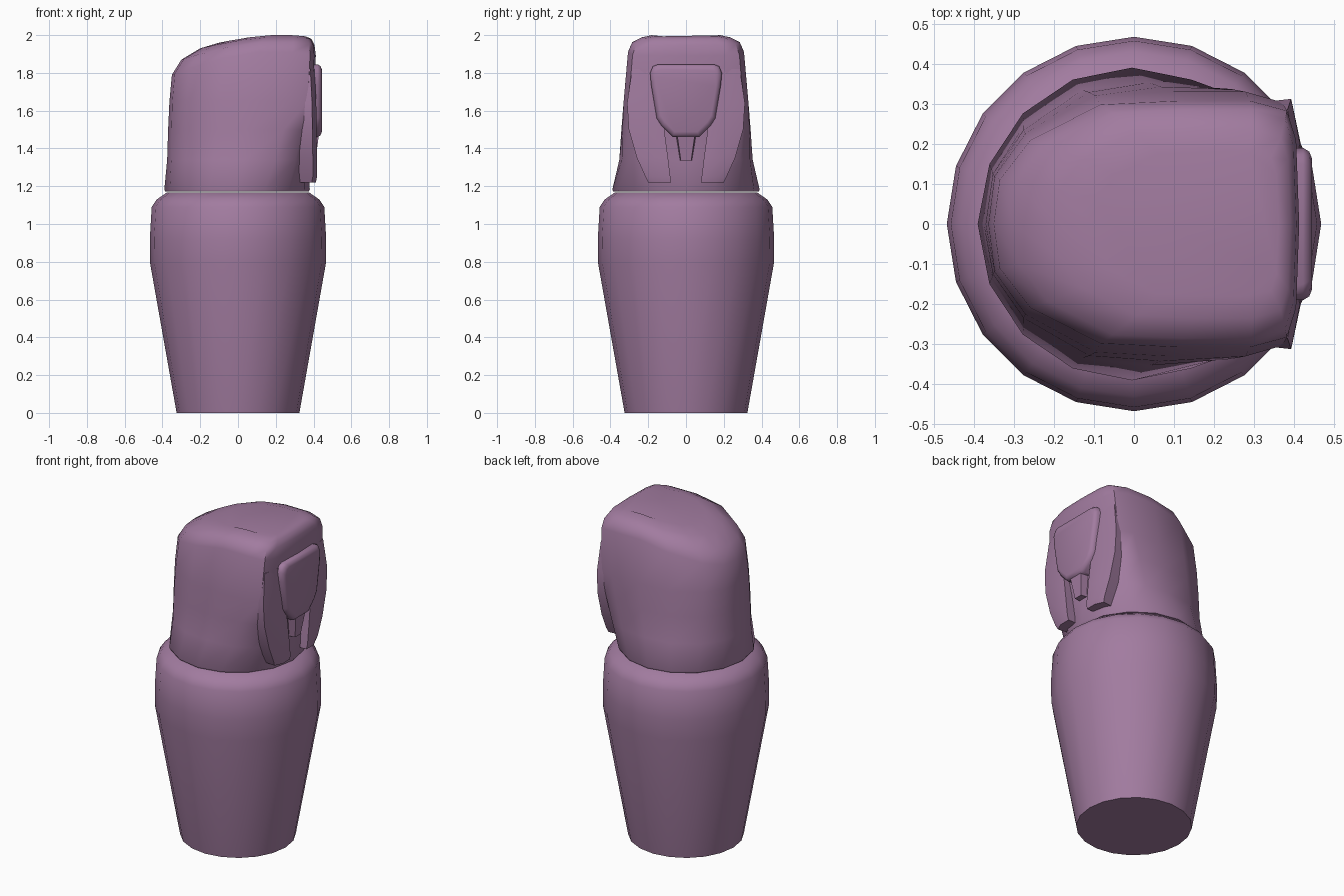
import bpy, bmesh, math

if "Cube" in bpy.data.objects:
    bpy.data.objects.remove(bpy.data.objects["Cube"])

mat = bpy.data.materials.new("mauve_clay")
mat.diffuse_color = (0.36, 0.2, 0.35, 1)
mat.use_nodes = True
mat.node_tree.nodes["Principled BSDF"].inputs["Base Color"].default_value = mat.diffuse_color


def loft(name, rings, angle=35, mirror=False):
    """Skin a stack of equal-length point rings and cap both ends."""
    bm = bmesh.new()
    rows = [[bm.verts.new(p) for p in r] for r in rings]
    n = len(rows[0])
    for a, b in zip(rows, rows[1:]):
        for i in range(n):
            j = (i + 1) % n
            bm.faces.new((a[i], a[j], b[j], b[i]))
    bm.faces.new(rows[0][::-1])
    bm.faces.new(rows[-1])
    if mirror:
        bmesh.ops.mirror(bm, geom=bm.verts[:] + bm.edges[:] + bm.faces[:],
                         axis='Y', merge_dist=0.0)
    bmesh.ops.recalc_face_normals(bm, faces=bm.faces[:])
    me = bpy.data.meshes.new(name)
    bm.to_mesh(me)
    bm.free()
    ob = bpy.data.objects.new(name, me)
    bpy.context.collection.objects.link(ob)
    me.materials.append(mat)
    bpy.ops.object.select_all(action='DESELECT')
    ob.select_set(True)
    bpy.context.view_layer.objects.active = ob
    bpy.ops.object.shade_smooth_by_angle(angle=math.radians(angle))
    return ob


def circle(r, z, n=20):
    return [(r * math.cos(2 * math.pi * i / n), r * math.sin(2 * math.pi * i / n), z)
            for i in range(n)]


# Jar: 20-sided turned body
loft("jar_body", [circle(r, z) for r, z in
     [(0.325, 0), (0.465, 0.79), (0.467, 0.92), (0.457, 1.09), (0.43, 1.13), (0.375, 1.168)]], 40)

# Lid head: rings blend from a circle at the rim to a square-fronted hood
BOX = [(1, 0), (.99, .68), (.96, .92), (.84, 1), (.6, 1), (.35, .97), (.12, .68), (.02, .36), (0, 0)]


def head_ring(zb, zf, xb, xf, hw, blend):
    half = []
    for i, (u, v) in enumerate(BOX):
        a = math.pi * i / 8
        u = blend * u + (1 - blend) * (0.5 + 0.5 * math.cos(a))
        v = blend * v + (1 - blend) * math.sin(a)
        z = zb + (zf - zb) * math.sin(1.4 * u * math.pi / 2)
        half.append((xb + (xf - xb) * u, hw * v, z))
    return half + [(x, -y, z) for x, y, z in half[-2:0:-1]]


loft("lid_head", [head_ring(*r) for r in [
    (1.172, 1.172, -.385, .375, .385, 0),
    (1.182, 1.182, -.39, .38, .39, 0),
    (1.34, 1.34, -.375, .375, .353, .5),
    (1.5, 1.5, -.37, .385, .342, .8),
    (1.65, 1.65, -.363, .40, .33, 1),
    (1.79, 1.915, -.35, .412, .307, 1),
    (1.87, 1.965, -.30, .405, .285, 1),
    (1.93, 1.99, -.2, .39, .235, 1),
    (1.96, 2.001, -.1, .36, .18, 1)]], 50)

# Headdress lappets hanging either side of the chest
rings = []
for z, inner, mid, outer, front in [(1.22, .08, .15, .20, .412), (1.25, .083, .16, .215, .418),
                                    (1.35, .095, .19, .26, .418), (1.5, .115, .2, .303, .416),
                                    (1.64, .115, .2, .312, .414), (1.82, .1, .18, .285, .405)]:
    rings.append([(front, inner, z), (front, mid, z), (front - .022, outer, z),
                  (.30, outer - .01, z), (.30, inner, z)])
loft("headdress_lappets", rings, 35, mirror=True)

# Face: raised shield with a bevelled rim
FACE = [(.15, 1.845), (.175, 1.835), (.19, 1.80), (.185, 1.74), (.155, 1.56), (.13, 1.52), (.07, 1.46)]


def face_ring(x, s):
    pts = [(x, y * s, 1.66 + (z - 1.66) * s) for y, z in FACE]
    return pts + [(x, -y, z) for x, y, z in pts[::-1]]


loft("face", [face_ring(.36, 1), face_ring(.422, 1), face_ring(.437, .95), face_ring(.444, .86)], 40)

# Beard: tapered block under the chin
loft("beard", [[(.36, -w, z), (x, -w * .85, z), (x, w * .85, z), (.36, w, z)]
               for w, z, x in [(.032, 1.335, .41), (.055, 1.47, .428)]], 30)
